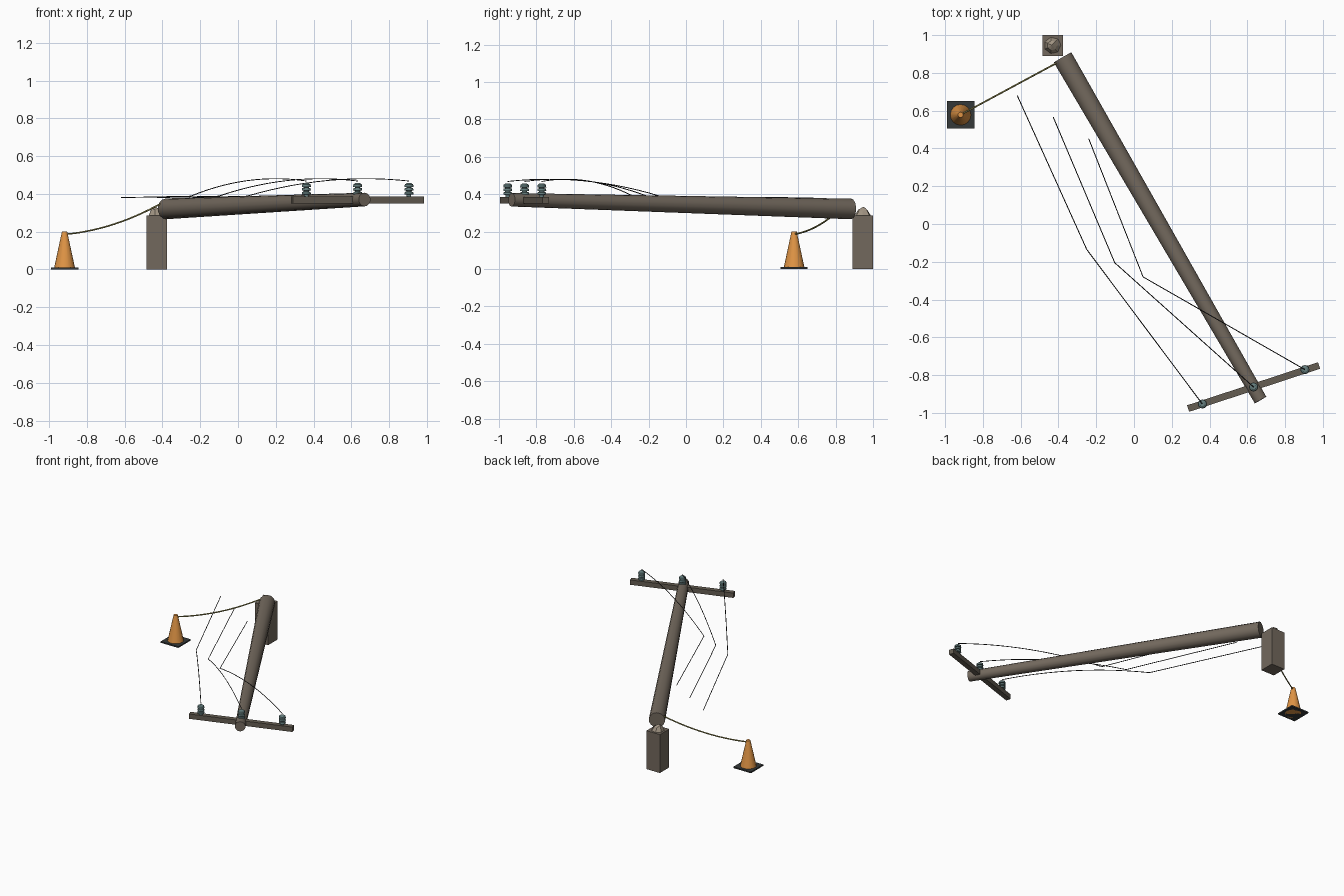
import bpy, bmesh, math
from mathutils import Vector, Matrix

if "Cube" in bpy.data.objects:
    bpy.data.objects.remove(bpy.data.objects["Cube"])


def material(name, rgb):
    m = bpy.data.materials.new(name)
    m.diffuse_color = (*rgb, 1)
    m.use_nodes = True
    m.node_tree.nodes["Principled BSDF"].inputs["Base Color"].default_value = m.diffuse_color
    return m


WOOD = material("weathered_wood", (0.17, 0.14, 0.11))
ARM = material("arm_wood", (0.13, 0.11, 0.085))
SPLIT = material("split_wood", (0.36, 0.30, 0.23))
GLASS = material("insulator_glaze", (0.13, 0.21, 0.21))
WIRE = material("wire_black", (0.02, 0.02, 0.02))
ORANGE = material("cone_orange", (0.75, 0.30, 0.06))
RUBBER = material("rubber", (0.035, 0.04, 0.04))
ROPE = material("rope_olive", (0.30, 0.27, 0.08))


def finish(name, bm, mat, smooth=False):
    bmesh.ops.recalc_face_normals(bm, faces=bm.faces[:])
    me = bpy.data.meshes.new(name)
    bm.to_mesh(me)
    bm.free()
    ob = bpy.data.objects.new(name, me)
    bpy.context.collection.objects.link(ob)
    me.materials.append(mat)
    if smooth:
        bpy.ops.object.select_all(action='DESELECT')
        ob.select_set(True)
        bpy.context.view_layer.objects.active = ob
        bpy.ops.object.shade_smooth_by_angle(angle=math.radians(35))
    return ob


def box(name, center, size, mat, turn=0):
    bm = bmesh.new()
    mx = (Matrix.Translation(center) @ Matrix.Rotation(turn, 4, 'Z')
          @ Matrix.Diagonal((*size, 1)))
    bmesh.ops.create_cube(bm, size=1, matrix=mx)
    return finish(name, bm, mat)


def taper(name, a, b, ra, rb, sides, mat, smooth=False):
    a, b = Vector(a), Vector(b)
    d = b - a
    bm = bmesh.new()
    mx = Matrix.Translation((a + b) / 2) @ d.to_track_quat('Z', 'Y').to_matrix().to_4x4()
    bmesh.ops.create_cone(bm, cap_ends=True, segments=sides, radius1=ra,
                          radius2=rb, depth=d.length, matrix=mx)
    return finish(name, bm, mat, smooth)


def lathe(name, origin, profile, sides, mat):
    bm = bmesh.new()
    rings = []
    for r, z in profile:
        rings.append([bm.verts.new((origin[0] + r * math.cos(2 * math.pi * i / sides),
                                    origin[1] + r * math.sin(2 * math.pi * i / sides),
                                    origin[2] + z)) for i in range(sides)])
    for lo, hi in zip(rings, rings[1:]):
        for i in range(sides):
            j = (i + 1) % sides
            bm.faces.new((lo[i], lo[j], hi[j], hi[i]))
    bm.faces.new(rings[0][::-1])
    bm.faces.new(rings[-1])
    return finish(name, bm, mat, True)


def tube(name, points, radius, mat):
    cu = bpy.data.curves.new(name, 'CURVE')
    cu.dimensions = '3D'
    cu.bevel_depth = radius
    cu.bevel_resolution = 1
    cu.use_fill_caps = True
    sp = cu.splines.new('POLY')
    sp.points.add(len(points) - 1)
    for p, co in zip(sp.points, points):
        p.co = (*co, 1)
    cu.materials.append(mat)
    ob = bpy.data.objects.new(name, cu)
    bpy.context.collection.objects.link(ob)
    return ob


def arc(a, b, rise, n=14):
    # straight line with a parabolic rise (negative = sag)
    a, b = Vector(a), Vector(b)
    return [a.lerp(b, i / n) + Vector((0, 0, 4 * rise * (i / n) * (1 - i / n)))
            for i in range(n + 1)]


# fallen pole
taper("fallen_pole", (-0.378, 0.882, 0.321), (0.67, -0.932, 0.37), 0.055, 0.036, 14, WOOD, True)

# stump with a jagged broken top
box("stump", (-0.43, 0.945, 0.143), (0.11, 0.11, 0.286), WOOD)
bm = bmesh.new()
heights = [0.022, 0.034, 0.028, 0.043, 0.036, 0.03, 0.025]
bottom, top = [], []
for i, h in enumerate(heights):
    a = 2 * math.pi * i / len(heights)
    c, s = math.cos(a), math.sin(a)
    bottom.append(bm.verts.new((-0.43 + 0.048 * c, 0.945 + 0.048 * s, 0.28)))
    top.append(bm.verts.new((-0.434 + 0.026 * c, 0.945 + 0.026 * s, 0.286 + h)))
peak = bm.verts.new((-0.436, 0.947, 0.332))
for i in range(len(heights)):
    j = (i + 1) % len(heights)
    bm.faces.new((bottom[i], bottom[j], top[j], top[i]))
    bm.faces.new((top[i], top[j], peak))
bm.faces.new(bottom[::-1])
finish("stump_splinters", bm, SPLIT)

# crossarm and its insulators
box("crossarm", (0.633, -0.863, 0.368), (0.73, 0.036, 0.036), ARM, math.radians(18.2))
shed_profile = [(0.012, 0), (0.012, 0.012), (0.024, 0.014), (0.022, 0.026),
                (0.014, 0.028), (0.014, 0.032), (0.024, 0.034), (0.022, 0.046),
                (0.014, 0.048), (0.014, 0.051), (0.024, 0.053), (0.022, 0.066), (0.012, 0.073)]
mounts = [(0.362, -0.953), (0.633, -0.863), (0.905, -0.771)]
for i, (x, y) in enumerate(mounts):
    lathe(f"insulator_{i + 1}", (x, y, 0.384), shed_profile, 12, GLASS)

# slack wires: arch off the arm, then a kink and a straight run
kinks = [(-0.25, -0.135), (-0.102, -0.205), (0.048, -0.28)]
ends = [(-0.618, 0.68), (-0.428, 0.567), (-0.24, 0.452)]
for i, (m, k, e) in enumerate(zip(mounts, kinks, ends)):
    path = arc((*m, 0.468), (*k, 0.388), 0.043) + [Vector((*e, 0.38))]
    tube(f"wire_{i + 1}", path, 0.0025, WIRE)

# traffic cone on a square foot
box("cone_foot", (-0.918, 0.578, 0.005), (0.145, 0.145, 0.01), RUBBER)
taper("traffic_cone", (-0.918, 0.578, 0), (-0.918, 0.578, 0.2), 0.057, 0.014, 16, ORANGE, True)

# sagging rope between cone and pole
tube("barrier_rope", arc((-0.915, 0.58, 0.186), (-0.395, 0.86, 0.356), -0.031), 0.0045, ROPE)
